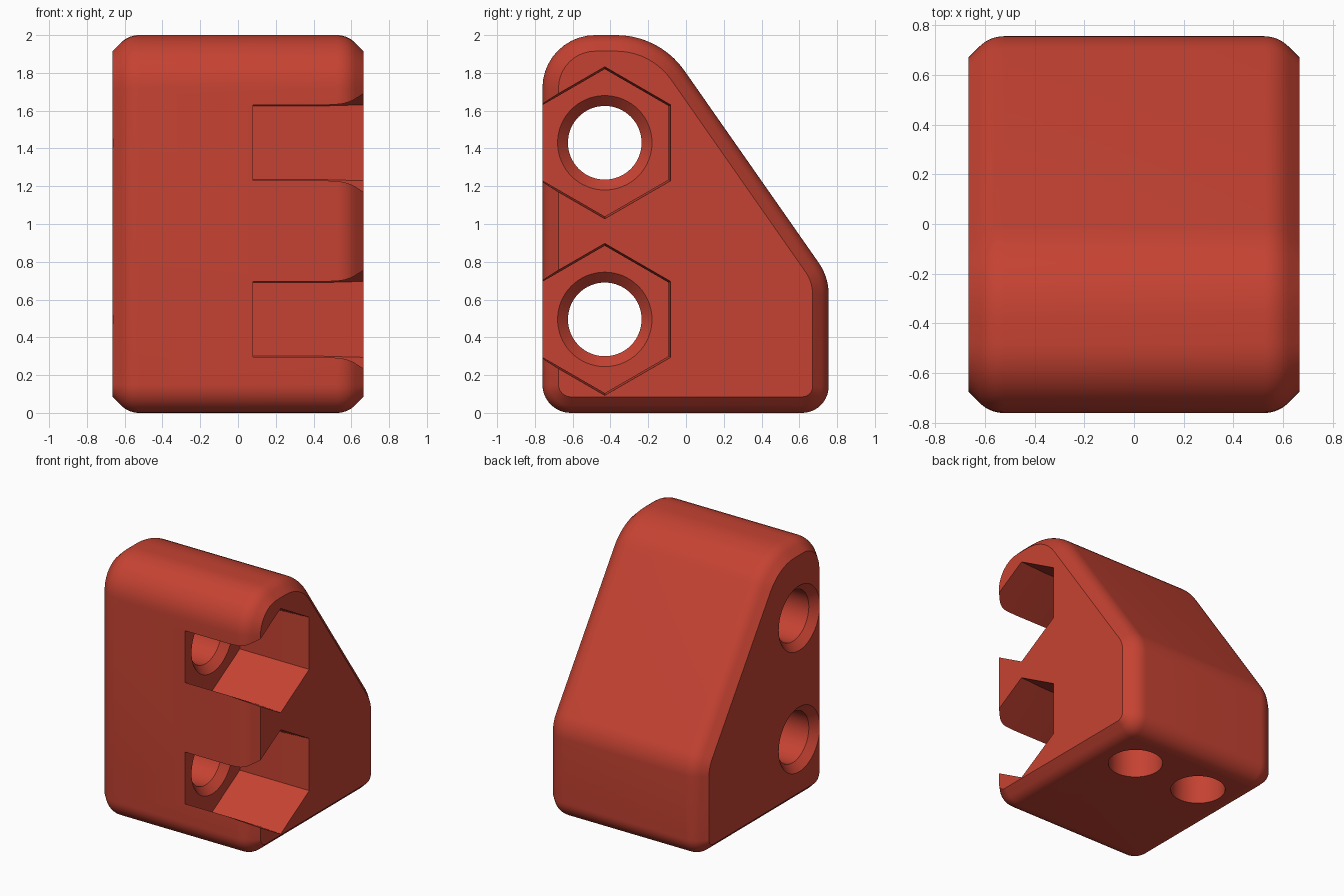
import bpy, bmesh, math
from mathutils import Vector

if "Cube" in bpy.data.objects:
    bpy.data.objects.remove(bpy.data.objects["Cube"])

red = bpy.data.materials.new("brick red")
red.diffuse_color = (0.56, 0.055, 0.032, 1)
red.use_nodes = True
red.node_tree.nodes["Principled BSDF"].inputs["Base Color"].default_value = red.diffuse_color


def loft(name, loops):
    """Closed solid through equal-length loops of points, capped at both ends."""
    bm = bmesh.new()
    rows = [[bm.verts.new(p) for p in loop] for loop in loops]
    n = len(rows[0])
    for a, b in zip(rows, rows[1:]):
        for i in range(n):
            j = (i + 1) % n
            bm.faces.new((a[i], a[j], b[j], b[i]))
    bm.faces.new(rows[0][::-1])
    bm.faces.new(rows[-1])
    bmesh.ops.recalc_face_normals(bm, faces=bm.faces)
    mesh = bpy.data.meshes.new(name)
    bm.to_mesh(mesh)
    bm.free()
    obj = bpy.data.objects.new(name, mesh)
    bpy.context.collection.objects.link(obj)
    mesh.materials.append(red)
    return obj


def rounded(corners, steps=10):
    """Points with outward normals around a convex counter-clockwise outline."""
    out = []
    for i, (y, z, r) in enumerate(corners):
        p = Vector((y, z))
        a = (p - Vector(corners[i - 1][:2])).normalized()
        b = (Vector(corners[(i + 1) % len(corners)][:2]) - p).normalized()
        turn = a.angle(b)
        na = Vector((a.y, -a.x))
        centre = p - a * r * math.tan(turn / 2) - na * r
        start = math.atan2(na.y, na.x)
        for k in range(steps + 1):
            t = start + turn * k / steps
            n = Vector((math.cos(t), math.sin(t)))
            out.append((centre + n * r, n))
    return out


def tube(name, sections, axis, u, v, sides, phase=0.0):
    """Solid of revolution; sections are (position along axis, radius)."""
    loops = []
    for s, r in sections:
        ring = []
        for k in range(sides):
            t = phase + 2 * math.pi * k / sides
            c, d = u + r * math.cos(t), v + r * math.sin(t)
            ring.append((s, c, d) if axis == "x" else (c, d, s))
        loops.append(ring)
    return loft(name, loops)


# Wedge-shaped body: side outline (y, z, corner radius) with softened side edges
outline = rounded([(-0.76, 0, 0.15), (0.755, 0, 0.14), (0.755, 0.72, 0.29),
                   (-0.14, 2, 0.44), (-0.76, 2, 0.28)])
edge = [(0.665, 0.085), (0.62, 0.04)]
for k in range(1, 8):
    t = math.radians(45) * (1 - k / 7)
    edge.append((0.523 + 0.137 * math.sin(t), 0.137 * (1 - math.cos(t))))
stations = edge + [(-x, d) for x, d in reversed(edge)]
body = loft("wedge_block", [[(x, *(p - n * d)) for p, n in outline]
                            for x, d in stations])

cutters = []
for z in (0.495, 1.43):
    # Hexagonal nut pocket, slightly flared at its mouth
    cutters.append(tube("nut_pocket_cutter",
                        [(0.08, 0.39), (0.45, 0.39), (0.665, 0.402), (0.8, 0.41)],
                        "x", -0.43, z, 6, math.pi / 6))
    # Cross bolt hole, chamfered at both ends
    cutters.append(tube("bolt_hole_cutter",
                        [(-0.72, 0.305), (-0.61, 0.195), (0.025, 0.195), (0.13, 0.30)],
                        "x", -0.43, z, 64))
for x in (-0.285, 0.285):
    # Blind holes in the underside
    cutters.append(tube("base_hole_cutter", [(-0.1, 0.19), (0.7, 0.19)],
                        "z", x, 0.355, 64))

bpy.context.view_layer.objects.active = body
body.select_set(True)
for c in cutters:
    c.hide_render = True
    mod = body.modifiers.new("cut", "BOOLEAN")
    mod.operation, mod.solver, mod.object = "DIFFERENCE", "EXACT", c
    bpy.ops.object.modifier_apply(modifier=mod.name)
for c in cutters:
    bpy.data.objects.remove(c)

bpy.ops.object.shade_smooth_by_angle(angle=math.radians(25))
